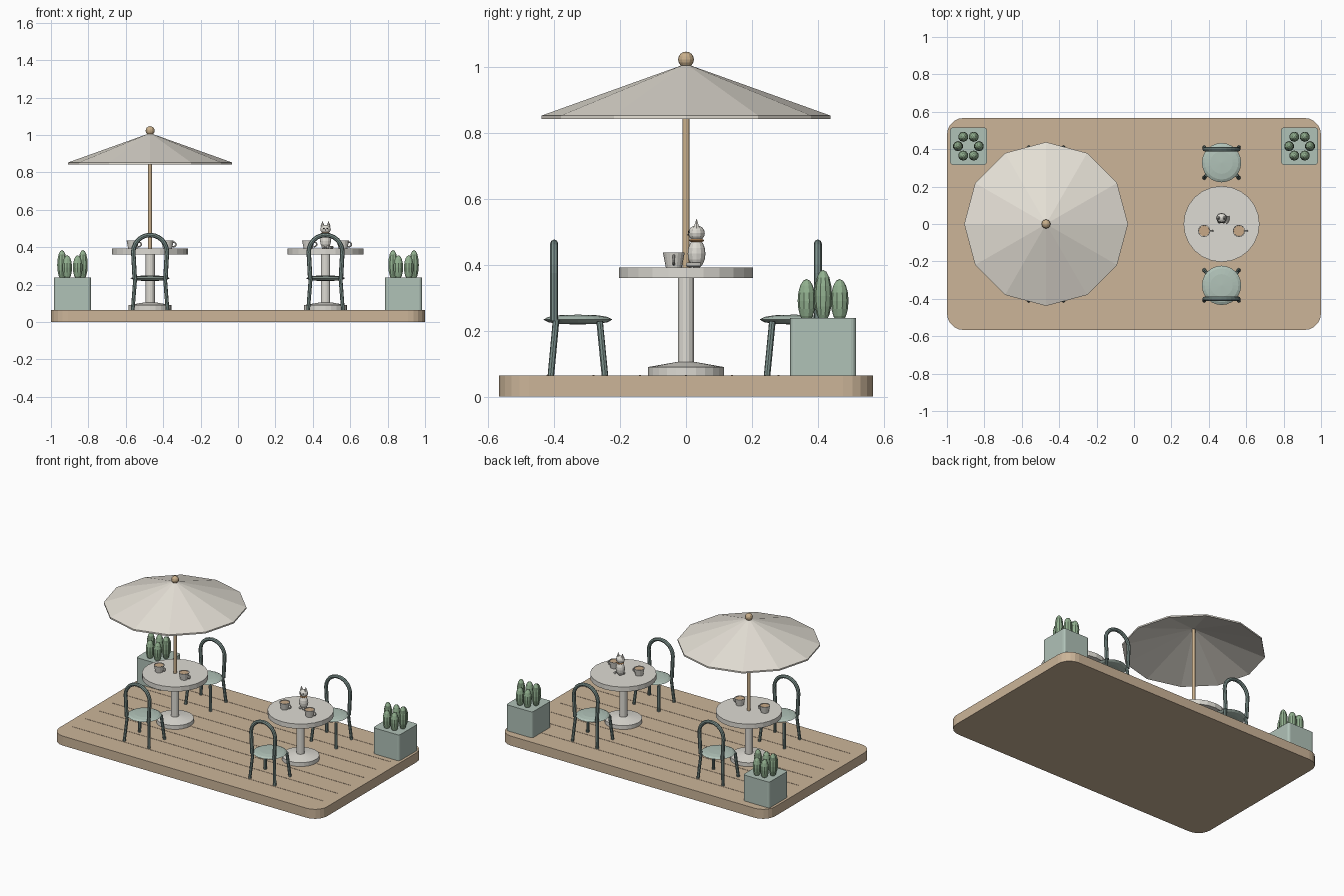
import bpy, bmesh
from math import pi, cos, sin
from mathutils import Matrix, Vector

if "Cube" in bpy.data.objects:
    bpy.data.objects.remove(bpy.data.objects["Cube"])


def material(name, *srgb):
    m = bpy.data.materials.new(name)
    col = [((c + 0.055) / 1.055) ** 2.4 for c in srgb] + [1]
    m.use_nodes = True
    m.diffuse_color = col
    m.node_tree.nodes["Principled BSDF"].inputs["Base Color"].default_value = col
    return m


WOOD = material("deck wood", 0.80, 0.71, 0.60)
POLE = material("pole wood", 0.79, 0.69, 0.55)
STONE = material("pale stone", 0.87, 0.86, 0.83)
CANVAS = material("canvas", 0.90, 0.88, 0.84)
METAL = material("dark teal metal", 0.49, 0.57, 0.55)
SAGE = material("sage", 0.69, 0.76, 0.72)
GREEN = material("cactus green", 0.57, 0.69, 0.56)
COFFEE = material("coffee", 0.78, 0.66, 0.53)
COLLAR = material("amber collar", 0.81, 0.61, 0.41)
DARK = material("dark eye", 0.15, 0.15, 0.15)


def finish(bm, name, mat, loc=(0, 0, 0)):
    bmesh.ops.recalc_face_normals(bm, faces=bm.faces)
    me = bpy.data.meshes.new(name)
    bm.to_mesh(me)
    bm.free()
    me.materials.append(mat)
    ob = bpy.data.objects.new(name, me)
    ob.location = loc
    bpy.context.collection.objects.link(ob)


def lathe(name, mat, profile, loc=(0, 0, 0), sides=24):
    """Spin an (r, z) profile around the z axis."""
    bm = bmesh.new()
    vs = [bm.verts.new((r, 0, z)) for r, z in profile]
    es = [bm.edges.new(p) for p in zip(vs, vs[1:])]
    bmesh.ops.spin(bm, geom=vs + es, cent=(0, 0, 0), axis=(0, 0, 1),
                   angle=2 * pi, steps=sides)
    bmesh.ops.remove_doubles(bm, verts=bm.verts, dist=0.0002)
    finish(bm, name, mat, loc)


def ball(name, mat, loc, scale, sides=12, rings=8):
    bm = bmesh.new()
    bmesh.ops.create_uvsphere(bm, u_segments=sides, v_segments=rings, radius=1,
                              matrix=Matrix.Diagonal((*scale, 1)))
    finish(bm, name, mat, loc)


def box(name, mat, loc, size, corner=0, segments=3):
    """Box with its upright edges rounded."""
    bm = bmesh.new()
    bmesh.ops.create_cube(bm, size=1, matrix=Matrix.Diagonal((*size, 1)))
    if corner:
        up = [e for e in bm.edges
              if abs(e.verts[0].co.z - e.verts[1].co.z) > size[2] / 2]
        bmesh.ops.bevel(bm, geom=up, offset=corner, segments=segments,
                        profile=0.5, affect='EDGES')
    finish(bm, name, mat, loc)


def tube(name, mat, points, radius, loc=(0, 0, 0)):
    """Sweep a round section along a path."""
    cu = bpy.data.curves.new(name, 'CURVE')
    cu.dimensions = '3D'
    cu.bevel_depth = radius
    cu.bevel_resolution = 2
    cu.use_fill_caps = True
    sp = cu.splines.new('POLY')
    sp.points.add(len(points) - 1)
    for p, co in zip(sp.points, points):
        p.co = (*co, 1)
    sp.use_smooth = False
    cu.materials.append(mat)
    ob = bpy.data.objects.new(name, cu)
    ob.location = loc
    bpy.context.collection.objects.link(ob)


FLOOR, TOP = 0.064, 0.392

# Deck with slim plank strips
box("deck", WOOD, (0, 0, FLOOR / 2), (2, 1.134, FLOOR), 0.09, 5)
for i in range(-3, 4):
    box("plank_strip", WOOD, (0, i * 0.14, FLOOR), (1.88, 0.006, 0.003))


def cup(x, y):
    lathe("cup", STONE, [(0, 0), (0.024, 0), (0.033, 0.045), (0.029, 0.045),
                         (0.027, 0.034), (0, 0.034)], (x, y, TOP), 16)
    lathe("coffee", COFFEE, [(0, 0), (0.029, 0), (0.029, 0.004), (0, 0.004)],
          (x, y, TOP + 0.038), 16)
    arc = [pi * (i / 8 - 0.5) for i in range(9)]
    tube("cup_handle", STONE,
         [(0.028 + 0.018 * cos(a), 0, 0.023 + 0.013 * sin(a)) for a in arc],
         0.004, (x, y, TOP))


def table(x):
    lathe("table_top", STONE, [(0, 0.36), (0.203, 0.36), (0.203, TOP), (0, TOP)],
          (x, 0, 0))
    lathe("table_column", STONE, [(0.025, 0.09), (0.025, 0.365)], (x, 0, 0), 16)
    lathe("table_base", STONE, [(0, FLOOR), (0.115, FLOOR), (0.115, 0.09),
                                (0.03, 0.105), (0, 0.105)], (x, 0, 0))
    for s in (-1, 1):
        cup(x + s * 0.093, -0.037)


def chair(x, s):
    """Chair whose back points along s * y."""
    lathe("seat", SAGE, [(0, 0.219), (0.06, 0.221), (0.09, 0.226), (0.105, 0.234),
                         (0.09, 0.242), (0.06, 0.247), (0, 0.249)],
          (x, s * 0.328, 0))
    for side in (-1, 1):
        tube("front_leg", METAL, [(side * 0.08, s * 0.262, 0.228),
                                  (side * 0.093, s * 0.246, FLOOR)], 0.01, (x, 0, 0))
        tube("back_leg", METAL, [(side * 0.08, s * 0.394, 0.235),
                                 (side * 0.093, s * 0.41, FLOOR)], 0.01, (x, 0, 0))
    arc = [pi * i / 12 for i in range(13)]
    path = [(0.082, s * 0.4, 0.23)]
    path += [(0.09 * cos(a), s * 0.4, 0.375 + 0.09 * sin(a)) for a in arc]
    path += [(-0.082, s * 0.4, 0.23)]
    tube("chair_back", METAL, path, 0.012, (x, 0, 0))


# Furniture on both sides
for x in (-0.47, 0.468):
    table(x)
    for s in (-1, 1):
        chair(x, s)

# Parasol
P = (-0.47, 0, 0)
lathe("parasol_canopy", CANVAS, [(0, 1.01), (0.438, 0.853), (0.438, 0.843),
                                 (0, 0.998)], P, 12)
lathe("parasol_pole", POLE, [(0, 0.37), (0.011, 0.37), (0.011, 1.005), (0, 1.005)], P, 12)
ball("parasol_finial", POLE, (P[0], 0, 1.023), (0.024,) * 3)

# Planters with a ring of cacti
for s in (-1, 1):
    cx, cy = s * 0.885, 0.416
    box("planter", SAGE, (cx, cy, 0.1515), (0.196, 0.2, 0.175), 0.015)
    for i in range(6):
        a = i * pi / 3
        h = 0.08 if i % 3 == 0 else 0.066
        ball("cactus", GREEN, (cx + 0.056 * cos(a), cy + 0.058 * sin(a), 0.225 + h),
             (0.027, 0.027, h), 10)

# Cat figure on the right-hand table
cat = Vector((0.468, 0.032, TOP))


def at(x, y, z):
    return cat + Vector((x, y, z))


ball("cat_body", STONE, at(0, 0, 0.042), (0.029, 0.027, 0.045))
ball("cat_head", STONE, at(0, 0, 0.104), (0.028, 0.025, 0.024))
lathe("cat_collar", COLLAR, [(0.018, 0), (0.024, 0.004), (0.018, 0.008)],
      at(0, 0, 0.078), 12)
for s in (-1, 1):
    lathe("cat_ear", STONE, [(0, 0), (0.011, 0), (0, 0.03)], at(s * 0.016, 0, 0.119), 6)
    ball("cat_eye", DARK, at(s * 0.01, -0.022, 0.108), (0.004,) * 3, 8, 6)
    ball("cat_paw", STONE, at(s * 0.012, -0.019, 0.008), (0.009, 0.01, 0.008), 8, 6)
ball("cat_nose", DARK, at(0, -0.025, 0.1), (0.003,) * 3, 8, 6)
tube("cat_tail", STONE, [(0.036 * cos(a), -0.036 * sin(a), 0.008)
                         for a in [pi * (i / 16 - 0.1) for i in range(7)]],
     0.007, at(0, 0, 0))
